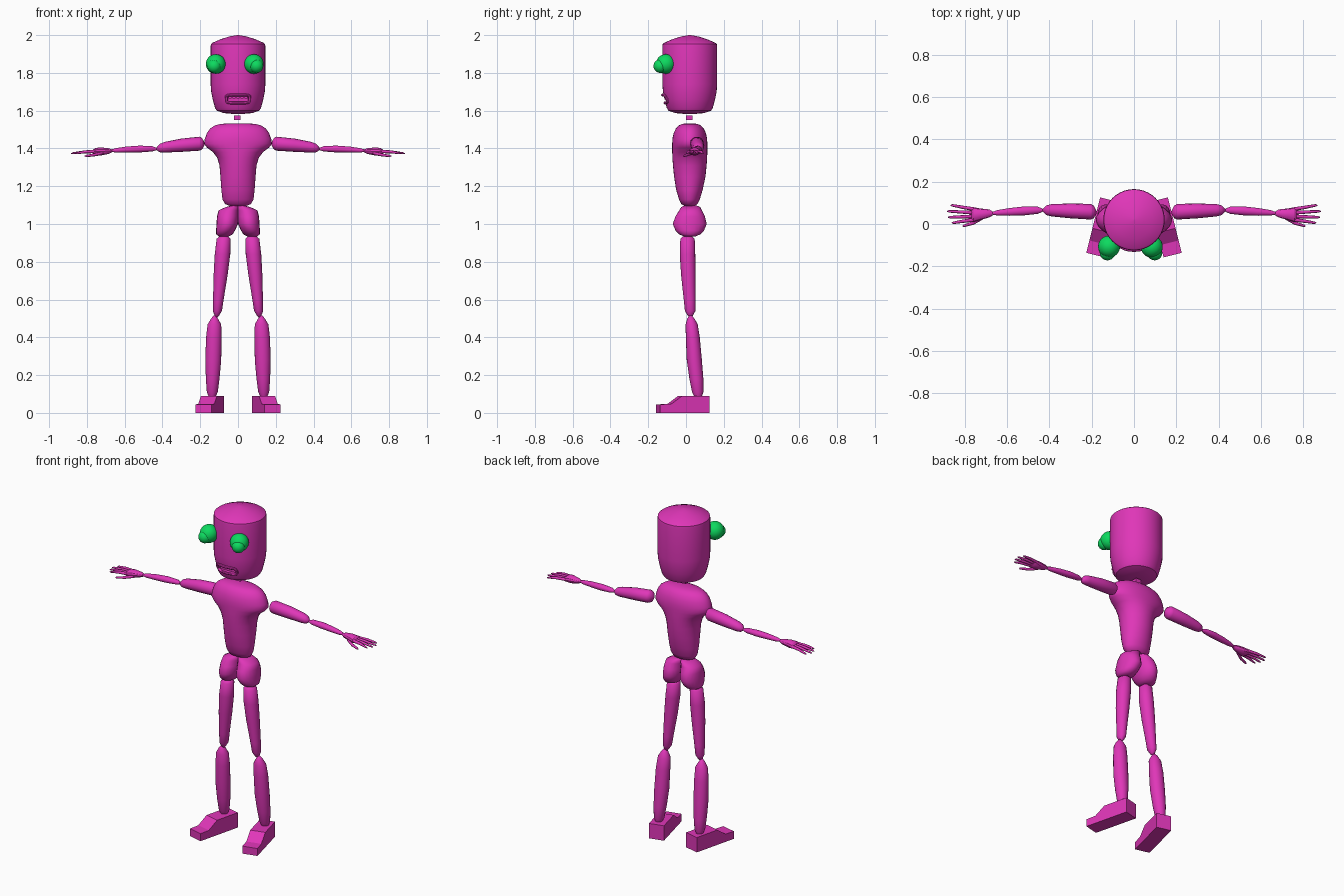
import bpy, bmesh, math
from mathutils import Vector, Matrix

def material(name, rgb):
    m = bpy.data.materials.new(name)
    m.diffuse_color = (*rgb, 1)
    return m

PINK = material("magenta", (0.74, 0.037, 0.48))
GREEN = material("green", (0.004, 0.70, 0.115))

def finish(name, bm, mat=PINK, angle=40):
    bmesh.ops.recalc_face_normals(bm, faces=bm.faces)
    me = bpy.data.meshes.new(name)
    bm.to_mesh(me)
    bm.free()
    me.materials.append(mat)
    ob = bpy.data.objects.new(name, me)
    bpy.context.collection.objects.link(ob)
    smooth(ob, angle)
    return ob

def smooth(ob, angle):
    bpy.ops.object.select_all(action='DESELECT')
    ob.select_set(True)
    bpy.context.view_layer.objects.active = ob
    bpy.ops.object.shade_smooth_by_angle(angle=math.radians(angle))

def loft(name, rings, axis='z', side=1, sides=20, angle=60):
    """Rings are (x, y, z, r1, r2), flat across the given axis; side=-1 mirrors x."""
    bm = bmesh.new()
    loops = []
    for x, y, z, r1, r2 in rings:
        loop = []
        for i in range(sides):
            a = 2 * math.pi * i / sides
            u, v = r1 * math.cos(a), r2 * math.sin(a)
            p = (x + u, y + v, z) if axis == 'z' else (x, y + u, z + v)
            loop.append(bm.verts.new((p[0] * side, p[1], p[2])))
        loops.append(loop)
    for a, b in zip(loops, loops[1:]):
        for i in range(sides):
            j = (i + 1) % sides
            bm.faces.new((a[i], a[j], b[j], b[i]))
    bm.faces.new(loops[0])
    bm.faces.new(loops[-1])
    return finish(name, bm, angle=angle)

def box(name, center, size):
    bm = bmesh.new()
    bmesh.ops.create_cube(bm, size=1, matrix=Matrix.Translation(center) @ Matrix.Diagonal((*size, 1)))
    return finish(name, bm)

def prism(name, outline, half, place, side):
    """Extrudes a closed outline, given as points, along +-half, and places it."""
    bm = bmesh.new()
    ends = [[bm.verts.new(place(u, v, w)) for u, v in outline] for w in (-half, half)]
    for v in bm.verts:
        v.co.x *= side
    n = len(outline)
    for i in range(n):
        j = (i + 1) % n
        bm.faces.new((ends[0][i], ends[0][j], ends[1][j], ends[1][i]))
    for e in ends:
        bm.faces.new(e)
    return finish(name, bm, angle=25)

# Head: turned can with a low domed lid and tapered jaw
HY = 0.02
head = loft("head", [(0, HY, z, r, r) for r, z in (
    (0.03, 1.583), (0.075, 1.587), (0.113, 1.6), (0.122, 1.615), (0.134, 1.66), (0.142, 1.70),
    (0.145, 1.74), (0.145, 1.94), (0.143, 1.953), (0.134, 1.96), (0.09, 1.979), (0.045, 1.993),
    (0.004, 2.0))], sides=40, angle=45)

# Mouth opening cut into the head
cutter = box("mouth_cutter", (0, -0.12, 1.662), (0.118, 0.07, 0.036))
cutter.hide_render = True
cut = head.modifiers.new("mouth", 'BOOLEAN')
cut.operation, cut.object, cut.solver = 'DIFFERENCE', cutter, 'EXACT'
bpy.context.view_layer.objects.active = head
bpy.ops.object.modifier_apply(modifier=cut.name)
bpy.data.objects.remove(cutter)
smooth(head, 40)

# Lips: tube following the rounded opening
bm = bmesh.new()
N, M = 32, 8
grid = []
for i in range(N):
    a = 2 * math.pi * i / N
    c, s = math.cos(a), math.sin(a)
    dx, dz = math.copysign(abs(c) ** 0.4, c), math.copysign(abs(s) ** 0.4, s)
    x, z = 0.062 * dx, 1.662 + 0.021 * dz
    r = 0.134 + 0.15 * (z - 1.66)
    y = HY - math.sqrt(r * r - x * x) - (0.007 if dz > 0 else 0.0)
    out = Vector((c, 0, s))
    grid.append([bm.verts.new(Vector((x, y, z)) + 0.008 * (out * math.cos(t) + Vector((0, 1, 0)) * math.sin(t)))
                 for t in (2 * math.pi * k / M for k in range(M))])
for i in range(N):
    for k in range(M):
        a, b, l = grid[i], grid[(i + 1) % N], (k + 1) % M
        bm.faces.new((a[k], a[l], b[l], b[k]))
finish("lips", bm)
for i in range(5):
    x = (i - 2) * 0.021
    box("tooth", (x, -0.098 + abs(x) * 0.15, 1.673), (0.016, 0.014, 0.018))

# Eyes: balls with a smaller bulging iris
def ball(name, center, r):
    bm = bmesh.new()
    bmesh.ops.create_uvsphere(bm, u_segments=24, v_segments=14, radius=r, matrix=Matrix.Translation(center))
    finish(name, bm, GREEN, 60)

for x, dx in ((-0.118, -0.008), (0.084, 0.014)):
    ball("eye", (x, -0.107, 1.847), 0.052)
    ball("iris", (x + dx, -0.136, 1.836), 0.036)

# Neck and torso
box("neck", (-0.003, 0.018, 1.562), (0.034, 0.034, 0.025))
loft("torso", [(x, y, z, rx, ry) for z, x, y, rx, ry in (
    (1.095, 0, 0.018, 0.04, 0.025), (1.105, 0, 0.018, 0.068, 0.042), (1.13, 0, 0.018, 0.082, 0.055),
    (1.18, 0, 0.018, 0.088, 0.07), (1.25, 0, 0.02, 0.093, 0.083), (1.31, 0, 0.02, 0.098, 0.089),
    (1.35, 0, 0.02, 0.110, 0.092), (1.38, 0, 0.02, 0.132, 0.093), (1.405, 0, 0.02, 0.165, 0.093),
    (1.425, 0, 0.02, 0.180, 0.093), (1.45, 0, 0.02, 0.176, 0.092), (1.48, 0, 0.02, 0.165, 0.086),
    (1.505, 0, 0.02, 0.148, 0.074), (1.522, 0, 0.02, 0.122, 0.058), (1.53, 0, 0.02, 0.09, 0.04),
    (1.533, 0, 0.02, 0.04, 0.015))], sides=32)

for side, tag in ((-1, "left"), (1, "right")):
    # Hip lobes meeting in the middle
    loft(tag + "_hip", [
        (0.018, 0.025, 1.098, 0.012, 0.03), (0.03, 0.025, 1.09, 0.034, 0.05), (0.05, 0.024, 1.072, 0.053, 0.06),
        (0.055, 0.022, 1.04, 0.056, 0.078), (0.057, 0.02, 1.0, 0.057, 0.09), (0.066, 0.02, 0.965, 0.05, 0.075),
        (0.072, 0.02, 0.945, 0.043, 0.055), (0.076, 0.02, 0.934, 0.025, 0.03)], side=side)
    # Legs
    loft(tag + "_thigh", [
        (0.074, 0.008, 0.935, 0.022, 0.024), (0.076, 0.008, 0.922, 0.037, 0.038), (0.082, 0.008, 0.84, 0.041, 0.041),
        (0.092, 0.012, 0.73, 0.037, 0.038), (0.104, 0.019, 0.6, 0.028, 0.031), (0.109, 0.022, 0.54, 0.024, 0.028),
        (0.112, 0.023, 0.515, 0.012, 0.014), (0.112, 0.023, 0.506, 0.004, 0.004)], side=side)
    loft(tag + "_shin", [
        (0.124, 0.024, 0.516, 0.005, 0.006), (0.124, 0.026, 0.498, 0.019, 0.02), (0.125, 0.03, 0.468, 0.036, 0.032),
        (0.128, 0.036, 0.4, 0.041, 0.037), (0.131, 0.044, 0.28, 0.042, 0.04), (0.134, 0.055, 0.18, 0.036, 0.037),
        (0.136, 0.062, 0.11, 0.029, 0.03), (0.137, 0.064, 0.085, 0.018, 0.02)], side=side)
    # Wedge foot turned outwards
    yaw = Matrix.Rotation(math.radians(14), 3, 'Z')
    prism(tag + "_foot", [(0.135, 0), (0.135, 0.09), (-0.015, 0.09), (-0.075, 0.047), (-0.135, 0.045), (-0.135, 0)],
          0.044, lambda u, v, w: yaw @ Vector((w, u, v)) + Vector((0.15, -0.016, 0)), side)
    # Arms
    loft(tag + "_upper_arm", [
        (0.178, 0.056, 1.424, 0.008, 0.008), (0.19, 0.057, 1.425, 0.03, 0.03), (0.205, 0.058, 1.425, 0.037, 0.037),
        (0.30, 0.062, 1.417, 0.035, 0.035), (0.39, 0.065, 1.406, 0.029, 0.028), (0.415, 0.065, 1.402, 0.023, 0.022),
        (0.432, 0.065, 1.398, 0.006, 0.006)], axis='x', side=side, sides=16)
    loft(tag + "_forearm", [
        (0.43, 0.065, 1.397, 0.006, 0.006), (0.455, 0.065, 1.398, 0.017, 0.014), (0.52, 0.062, 1.397, 0.021, 0.018),
        (0.59, 0.057, 1.394, 0.018, 0.016), (0.645, 0.053, 1.39, 0.013, 0.012), (0.675, 0.05, 1.388, 0.005, 0.005)],
        axis='x', side=side, sides=16)
    # Hand: flared palm, four fingers and a thumb
    loft(tag + "_palm", [
        (0.668, 0.05, 1.387, 0.01, 0.008), (0.685, 0.05, 1.386, 0.019, 0.015), (0.73, 0.046, 1.384, 0.028, 0.022),
        (0.758, 0.044, 1.383, 0.035, 0.018), (0.768, 0.044, 1.382, 0.032, 0.01)], axis='x', side=side, sides=12, angle=30)
    for y0, y1, tip in ((0.07, 0.088, 0.868), (0.053, 0.06, 0.884), (0.036, 0.032, 0.88), (0.02, 0.006, 0.862)):
        loft(tag + "_finger", [
            (0.755, y0, 1.384, 0.009, 0.009), (0.81, (y0 + y1) / 2, 1.382, 0.008, 0.008),
            (tip - 0.01, y1, 1.375, 0.006, 0.005), (tip, y1, 1.373, 0.002, 0.002)], axis='x', side=side, sides=8)
    loft(tag + "_thumb", [
        (0.715, 0.03, 1.375, 0.009, 0.009), (0.76, 0.005, 1.366, 0.009, 0.008),
        (0.805, -0.009, 1.36, 0.006, 0.006), (0.812, -0.01, 1.36, 0.002, 0.002)], axis='x', side=side, sides=8)
